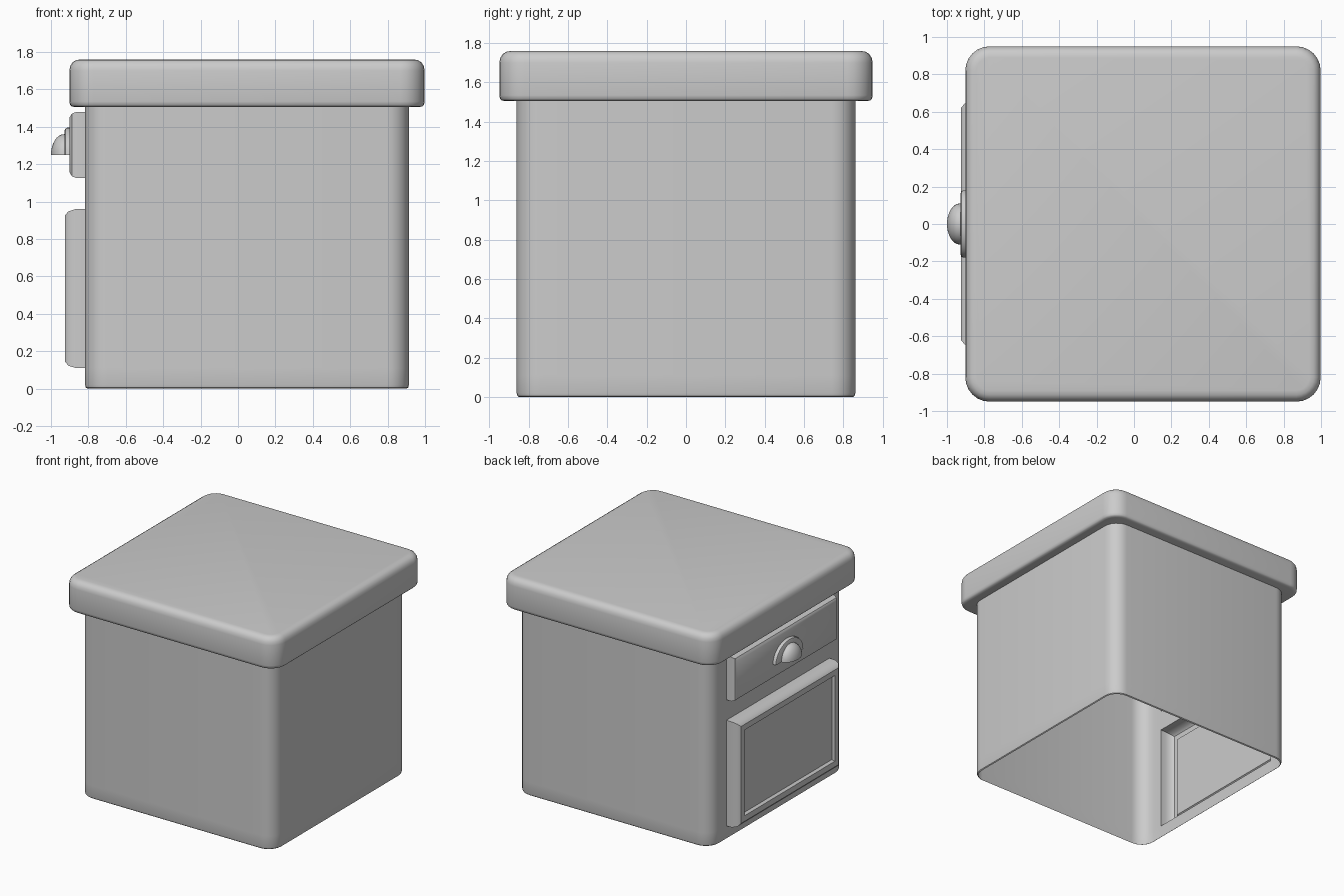
import bpy, bmesh
from math import sin, cos, pi, radians

if "Cube" in bpy.data.objects:
    bpy.data.objects.remove(bpy.data.objects["Cube"])

CX = 0.048          # x centre of body and lid
WALL = -0.818       # x of the wall that carries the door and drawer
PANEL_Y = 0.655     # half width of door and drawer


def finish(bm, name, angle=35):
    bmesh.ops.remove_doubles(bm, verts=bm.verts, dist=0.0005)
    bmesh.ops.recalc_face_normals(bm, faces=bm.faces)
    me = bpy.data.meshes.new(name)
    bm.to_mesh(me)
    bm.free()
    ob = bpy.data.objects.new(name, me)
    bpy.context.collection.objects.link(ob)
    bpy.ops.object.select_all(action='DESELECT')
    ob.select_set(True)
    bpy.context.view_layer.objects.active = ob
    bpy.ops.object.shade_smooth_by_angle(angle=radians(angle))
    return ob


def rounded_loop(bm, hx, hy, r, z, splits=()):
    pts = []
    for k, (sx, sy) in enumerate([(1, 1), (-1, 1), (-1, -1), (1, -1)]):
        for i in range(7):
            a = (k + i / 6) * pi / 2
            pts.append((CX + sx * (hx - r) + r * cos(a), sy * (hy - r) + r * sin(a)))
        if k == 1:
            pts += [(CX - hx, y) for y in splits]
    return [bm.verts.new((x, y, z)) for x, y in pts]


def bridge(bm, a, b, skip=None):
    n = len(a)
    for i in range(n):
        if i != skip:
            bm.faces.new((a[i], a[(i + 1) % n], b[(i + 1) % n], b[i]))


def panel(bm, z0, z1, rings):
    # rings are (outward depth, inset) steps, capped at the last one
    prev = None
    for d, i in rings:
        x, y = WALL - d, PANEL_Y - i
        ring = [bm.verts.new((x, sy * y, z)) for sy, z in
                ((1, z0 + i), (-1, z0 + i), (-1, z1 - i), (1, z1 - i))]
        if prev:
            bridge(bm, prev, ring)
        prev = ring
    bm.faces.new(prev)


# cabinet shell: open underneath, door and drawer pushed out of one wall
bm = bmesh.new()
H = CX - WALL
rows = [(0, 0.012), (0.006, 0.004), (0.02, 0), (0.11, 0), (0.96, 0), (1.125, 0), (1.48, 0), (1.515, 0)]
loops = [rounded_loop(bm, H - o, 0.862 - o, 0.12 - o, z, (PANEL_Y, -PANEL_Y)) for z, o in rows]
for k in range(len(loops) - 1):
    bridge(bm, loops[k], loops[k + 1], 14 if k in (3, 5) else None)
panel(bm, 0.11, 0.96, [(0, 0), (0.05, 0), (0.09, 0.013), (0.107, 0.035),
                       (0.107, 0.08), (0.087, 0.092)])
panel(bm, 1.125, 1.48, [(0, 0), (0.045, 0), (0.07, 0.01), (0.082, 0.03)])
finish(bm, "cabinet_body")

# lid: rounded slab overhanging the body
bm = bmesh.new()
profile = [(1.505, 0.03), (1.509, 0.012), (1.517, 0.004), (1.535, 0), (1.70, 0),
           (1.725, 0.005), (1.745, 0.018), (1.756, 0.036), (1.76, 0.06)]
loops = [rounded_loop(bm, 0.95 - o, 0.95 - o, 0.13 - o, z) for z, o in profile]
for a, b in zip(loops, loops[1:]):
    bridge(bm, a, b)
bm.faces.new(loops[0])
bm.faces.new(loops[-1])
finish(bm, "lid")


def half_dome(name, x0, steps):
    # half discs stacked outward; steps are (outward depth, y radius, z radius)
    bm = bmesh.new()
    prev = None
    for d, ry, rz in steps:
        ring = [bm.verts.new((x0 - d, ry * cos(pi * i / 16), 1.25 + rz * sin(pi * i / 16)))
                for i in range(17)]
        if prev:
            bridge(bm, prev, ring)
        prev = ring
    bm.faces.new(prev)
    finish(bm, name)


# drawer pull: back plate and cup
half_dome("pull_plate", -0.895, [(0, 0.18, 0.145), (0.018, 0.18, 0.145),
                                 (0.028, 0.174, 0.139), (0.032, 0.164, 0.13)])
half_dome("pull_cup", -0.92, [(0, 0.11, 0.11)] + [
    (0.01 + 0.07 * sin(t * pi / 16), 0.11 * cos(t * pi / 16), 0.11 * cos(t * pi / 16))
    for t in (0, 1, 2, 3, 4, 5, 6, 7, 7.8)])
